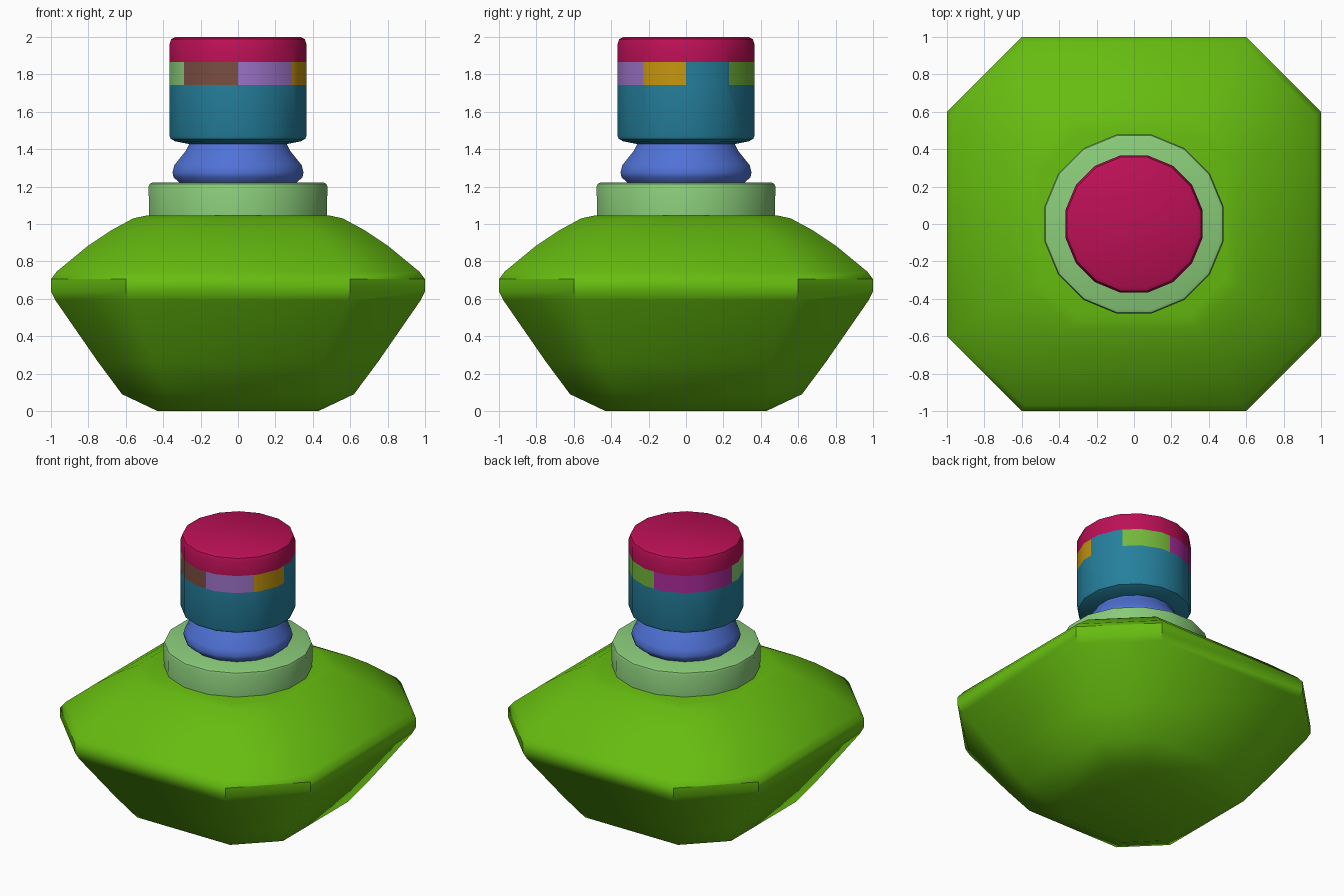
import bpy, bmesh
from math import cos, sin, pi, radians, degrees, atan2
from mathutils import Vector

default = bpy.data.objects.get("Cube")
if default:
    bpy.data.objects.remove(default, do_unlink=True)


def material(name, *rgb):
    """Flat material from display (sRGB) values."""
    linear = [((c / 255 + 0.055) / 1.055) ** 2.4 for c in rgb] + [1]
    mat = bpy.data.materials.new(name)
    mat.use_nodes = True
    mat.diffuse_color = linear
    mat.node_tree.nodes["Principled BSDF"].inputs["Base Color"].default_value = linear
    return mat


leaf_green = material("leaf green", 102, 188, 16)
pale_green = material("pale green", 138, 204, 122)
blue = material("blue", 80, 114, 214)
teal = material("teal", 37, 128, 157)
crimson = material("crimson", 188, 16, 86)
brown = material("brown", 122, 78, 66)
purple = material("purple", 157, 116, 200)
amber = material("amber", 198, 150, 14)
grass_green = material("grass green", 116, 184, 58)
magenta = material("magenta", 172, 44, 156)


def polygon(sides):
    """Regular outline with flats on the axes and unit apothem."""
    r = 1 / cos(pi / sides)
    turns = [(i + 0.5) * 2 * pi / sides for i in range(sides)]
    return [(r * cos(a), r * sin(a)) for a in turns]


def loft(outline, profile):
    """Scale the outline along a profile of (size, height) points."""
    bm = bmesh.new()
    rings = [[bm.verts.new((x * s, y * s, z)) for x, y in outline] for s, z in profile]
    n = len(outline)
    for low, high in zip(rings, rings[1:]):
        for i in range(n):
            j = (i + 1) % n
            bm.faces.new((low[i], low[j], high[j], high[i]))
    bm.faces.new(rings[0][::-1])
    bm.faces.new(rings[-1])
    return bm


def finish(bm, name, mats, angle):
    bmesh.ops.recalc_face_normals(bm, faces=bm.faces[:])
    mesh = bpy.data.meshes.new(name)
    bm.to_mesh(mesh)
    bm.free()
    for mat in mats:
        mesh.materials.append(mat)
    obj = bpy.data.objects.new(name, mesh)
    bpy.context.collection.objects.link(obj)
    bpy.ops.object.select_all(action="DESELECT")
    obj.select_set(True)
    bpy.context.view_layer.objects.active = obj
    bpy.ops.object.shade_smooth_by_angle(angle=radians(angle))
    return obj


round_outline = polygon(16)

# Body: a square with cut corners, swelling to a belt
corner = 0.6
octagon = [(1, -corner), (1, corner), (corner, 1), (-corner, 1),
           (-1, corner), (-1, -corner), (-corner, -1), (corner, -1)]
body_profile = [(0.43, 0), (0.62, 0.09), (0.75, 0.265), (0.975, 0.59), (1, 0.64),
                (1, 0.705), (0.97, 0.745), (0.8, 0.885), (0.68, 0.965),
                (0.56, 1.03), (0.49, 1.045)]
finish(loft(octagon, body_profile), "body", [leaf_green], 38)

# Collar
collar_profile = [(0.475, 1.02), (0.478, 1.2), (0.472, 1.215), (0.455, 1.222)]
finish(loft(round_outline, collar_profile), "collar", [pale_green], 40)

# Neck
neck_profile = [(0.3, 1.21), (0.345, 1.25), (0.35, 1.275), (0.34, 1.315),
                (0.28, 1.39), (0.26, 1.43)]
finish(loft(round_outline, neck_profile), "neck", [blue], 40)

# Cap: lower wall, coloured band, top
band_low, band_high = 1.742, 1.865
cap_profile = [(0.2, 1.415), (0.335, 1.442), (0.36, 1.455), (0.367, 1.475),
               (0.367, band_low), (0.367, band_high), (0.367, 1.96),
               (0.357, 1.988), (0.335, 2)]
cap = loft(round_outline, cap_profile)


def in_band(face):
    return band_low < face.calc_center_median().z < band_high


# Each band patch starts at its angle, counted from +x
patches = [(0, teal), (38.4, grass_green), (90, magenta), (180, pale_green),
           (218.4, brown), (270, purple), (321.6, amber)]
for start, _ in patches:
    a = radians(start)
    faces = [f for f in cap.faces if in_band(f)]
    edges = list({e for f in faces for e in f.edges})
    verts = list({v for f in faces for v in f.verts})
    bmesh.ops.bisect_plane(cap, geom=faces + edges + verts, dist=0.0001,
                           plane_co=Vector(), plane_no=Vector((-sin(a), cos(a), 0)))

cap_mats = [mat for _, mat in patches] + [crimson]
for face in cap.faces:
    centre = face.calc_center_median()
    if in_band(face):
        turn = degrees(atan2(centre.y, centre.x)) % 360
        face.material_index = sum(start <= turn for start, _ in patches) - 1
    elif centre.z > band_high:
        face.material_index = len(patches)
finish(cap, "cap", cap_mats, 40)
